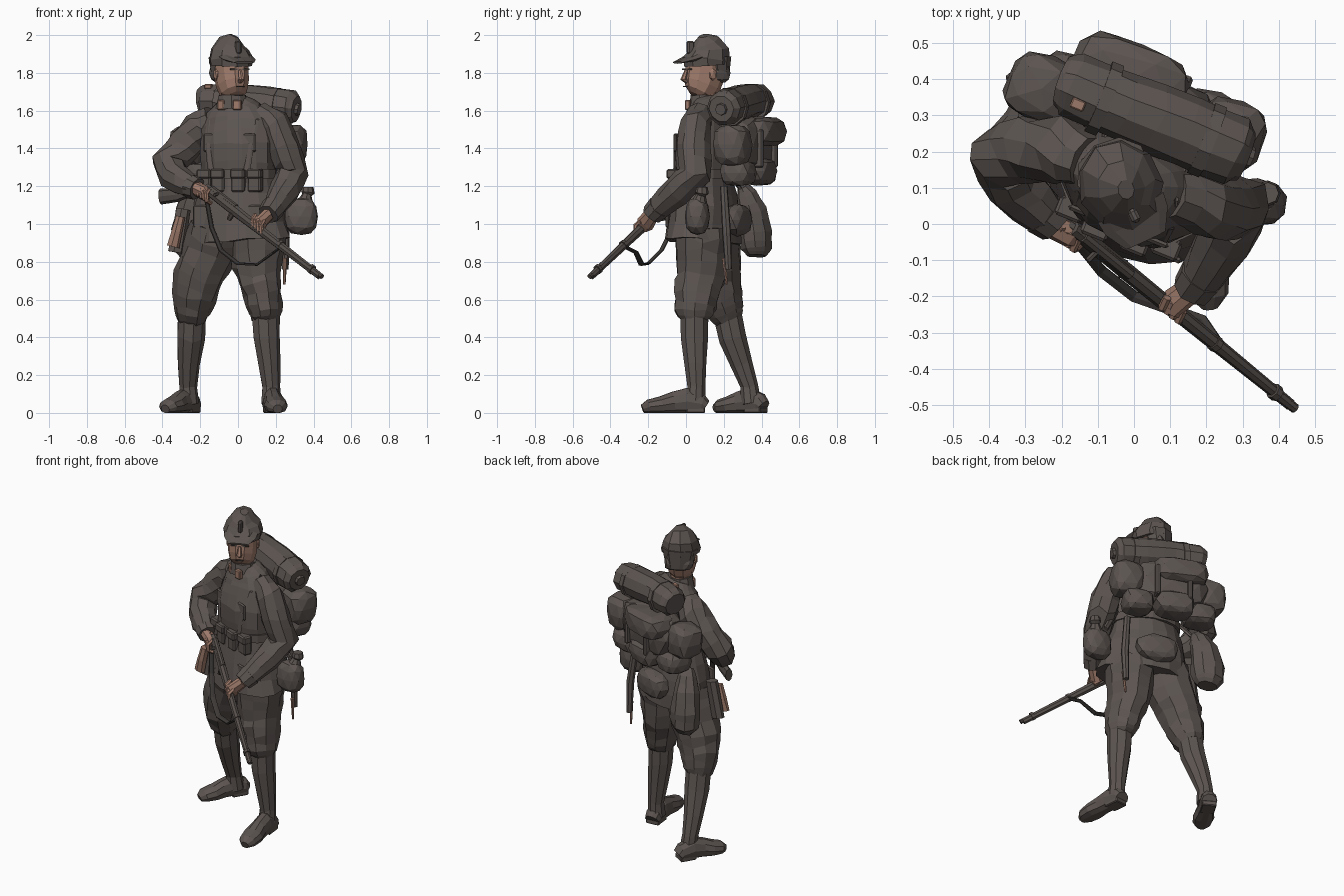
import bpy, bmesh, math, random
from mathutils import Vector, Matrix

random.seed(4)
if "Cube" in bpy.data.objects:
    bpy.data.objects.remove(bpy.data.objects["Cube"], do_unlink=True)


def material(name, rgb):
    m = bpy.data.materials.new(name)
    m.use_nodes = True
    m.diffuse_color = (*rgb, 1)
    m.node_tree.nodes["Principled BSDF"].inputs["Base Color"].default_value = (*rgb, 1)
    return m


CLOTH = material("grey brown cloth", (.108, .09, .082))
STEEL = material("dark gunmetal", (.092, .077, .069))
STRAP = material("black leather", (.045, .04, .037))
SKIN = material("skin", (.35, .2, .148))
WOOD = material("brown wood", (.33, .19, .14))
UP = Vector((0, 0, 1))
BODY_YAW, HEAD_YAW = math.radians(-22), math.radians(25)


def frame(origin, yaw):
    """Return a function from local to world positions."""
    rot, origin = Matrix.Rotation(yaw, 3, "Z"), Vector(origin)
    return lambda u, v, z: origin + rot @ Vector((u, v, z))


def finish(name, bm, mat):
    bmesh.ops.recalc_face_normals(bm, faces=bm.faces)
    mesh = bpy.data.meshes.new(name)
    bm.to_mesh(mesh)
    bm.free()
    mesh.materials.append(mat)
    ob = bpy.data.objects.new(name, mesh)
    bpy.context.collection.objects.link(ob)
    return ob


def tube(name, stations, mat=CLOTH, sides=10, ref=(0, 1, 0), steps=1, rough=0, floor=False):
    """Loft ellipses (x, y, z, side radius, depth radius) along a path, with creases."""
    full = [Vector(s if len(s) == 5 else (*s, s[-1])) for s in stations]
    rows = [a.lerp(b, k / steps) for a, b in zip(full, full[1:]) for k in range(steps)]
    rows.append(full[-1])
    bm, rings = bmesh.new(), []
    for i, row in enumerate(rows):
        c = Vector(row[:3])
        t = Vector(rows[min(i + 1, len(rows) - 1)][:3]) - Vector(rows[max(i - 1, 0)][:3])
        side = t.cross(Vector(ref)).normalized()
        deep = side.cross(t).normalized()
        ring = []
        for k in range(sides):
            a = math.tau * k / sides
            r = 1 + random.uniform(-rough, rough)
            p = c + (side * math.cos(a) * row[3] + deep * math.sin(a) * row[4]) * r
            p += t * random.uniform(-rough, rough) * 2
            if floor:
                p.z = max(p.z, 0)
            ring.append(bm.verts.new(p))
        rings.append(ring)
    for a, b in zip(rings, rings[1:]):
        for k in range(sides):
            j = (k + 1) % sides
            bm.faces.new((a[k], a[j], b[j], b[k]))
    bm.faces.new(rings[0])
    bm.faces.new(rings[-1])
    return finish(name, bm, mat)


def lump(name, loc, half, yaw=0, mat=CLOTH, power=.65, rough=.05, detail=2):
    """A soft faceted bag: a squared-off sphere."""
    bm = bmesh.new()
    bmesh.ops.create_icosphere(bm, subdivisions=detail, radius=1)
    rot = Matrix.Rotation(yaw, 3, "Z")
    for v in bm.verts:
        q = [math.copysign(abs(c) ** power, c) * h for c, h in zip(v.co, half)]
        v.co = Vector(loc) + rot @ Vector(q) * (1 + random.uniform(-rough, rough))
    return finish(name, bm, mat)


def box(name, loc, half, yaw=0, mat=CLOTH, bevel=.008):
    bm = bmesh.new()
    bmesh.ops.create_cube(bm, size=2)
    bm.transform(Matrix.Translation(loc) @ Matrix.Rotation(yaw, 4, "Z") @ Matrix.Diagonal((*half, 1)))
    if bevel:
        bmesh.ops.bevel(bm, geom=bm.edges[:], offset=bevel, segments=1, affect="EDGES")
    return finish(name, bm, mat)


body = frame((0, .1, 0), BODY_YAW)
pack = frame((.015, .335, 0), BODY_YAW)
head = frame((-.035, .1, 0), HEAD_YAW)
body_ref = body(0, 1, 0) - body(0, 0, 0)
head_ref = head(0, 1, 0) - head(0, 0, 0)

# Tunic with flared skirt, belt and collar
tube("tunic", [(.01, .09, .905, .28, .185), (0, .1, 1.08, .245, .17), (0, .1, 1.25, .2, .14),
               (0, .1, 1.42, .205, .15), (-.01, .12, 1.54, .2, .125), (-.02, .12, 1.615, .15, .095),
               (-.03, .11, 1.66, .08, .07)], sides=16, ref=body_ref, steps=2, rough=.035)
tube("belt", [(0, .1, z, .214, .155) for z in (1.24, 1.29)], CLOTH, 16, body_ref)
tube("collar", [(-.03, .1, 1.61, .095, .085), (-.03, .1, 1.68, .075, .075)], ref=body_ref, rough=.02)
for u in (-.062, .03):
    box("collar_patch", body(u, -.08 - u * .1, 1.63), (.022, .014, .027), BODY_YAW * (1 - u * 12), SKIN, .005)
for u in (-.14, -.055, .06, .145):
    y = -.15 + abs(u) * .25
    box("ammunition_pouch", body(u, y, 1.23), (.036, .026, .06), BODY_YAW)
    box("pouch_flap", body(u, y - .006, 1.265), (.039, .028, .025), BODY_YAW)
for u in (-.1, .1):
    box("skirt_pocket", body(u * 1.4, -.14, 1.04), (.06, .008, .06), BODY_YAW)
    box("breast_pocket", body(u, -.115, 1.43), (.05, .008, .05), BODY_YAW)
    path = [body(u, -.13, 1.27), body(u * 1.2, -.118, 1.42), body(u * 1.25, -.065, 1.55),
            body(u * 1.2, .01, 1.62), body(u * 1.2, .12, 1.55)]
    tube("shoulder_strap", [(*p, .02, .008) for p in path], CLOTH, 6, ref=body_ref)

# Legs: bloused breeches, tall boots, feet and heels
LEGS = {
    "left": ([(.1, .09, .98, .15), (.1, .085, .85, .145), (.11, .075, .72, .12, .135),
              (.13, .055, .62, .105, .12), (.145, .045, .535, .09, .108), (.145, .045, .49, .07)],
             [(.145, .045, .52, .076), (.15, .045, .4, .072), (.165, .05, .26, .06),
              (.175, .055, .14, .048), (.175, .05, .05, .055)],
             (.175, .1), (.21, -.23)),
    "right": ([(-.11, .13, .98, .15), (-.15, .15, .85, .145), (-.205, .17, .72, .133),
               (-.23, .185, .62, .118), (-.243, .21, .535, .1), (-.245, .23, .49, .075)],
              [(-.245, .22, .52, .076), (-.25, .245, .4, .075), (-.262, .295, .26, .06),
               (-.265, .335, .14, .048), (-.26, .345, .05, .055)],
              (-.235, .41), (-.385, .155)),
}
for side, (breeches, boot, heel, toe) in LEGS.items():
    tube(side + "_breeches", breeches, sides=10, steps=2, rough=.075)
    tube(side + "_boot", boot, sides=9, rough=.02)
    h, t = Vector((*heel, 0)), Vector((*toe, 0))
    shape = [(0, .045, .04), (.06, .05, .058), (.3, .052, .075), (.5, .052, .064),
             (.7, .064, .05), (.9, .055, .04), (1, .025, .025)]
    rows = [(h.lerp(t, f) + UP * d * .8, w, d) for f, w, d in shape]
    tube(side + "_foot", [(*p, w, d) for p, w, d in rows], ref=UP, floor=True)
    yaw = math.atan2((t - h).x, -(t - h).y)
    box(side + "_heel", h.lerp(t, .16) + UP * .016, (.043, .05, .016), yaw, CLOTH, .005)

# Arms and cuffs
ARMS = {
    "right": [(-.13, .17, 1.56, .075), (-.2, .205, 1.51, .092), (-.285, .21, 1.41, .094),
              (-.37, .185, 1.32, .087), (-.335, .11, 1.25, .082), (-.25, .03, 1.2, .062), (-.215, .0, 1.185, .05)],
    "left": [(.11, .08, 1.58, .07), (.19, .05, 1.53, .084), (.245, .04, 1.4, .087),
             (.29, .05, 1.27, .087), (.25, -.04, 1.18, .082), (.19, -.14, 1.09, .063), (.16, -.18, 1.05, .053)],
}
for side, path in ARMS.items():
    tube(side + "_sleeve", path, sides=9, ref=(1, .2, .1), steps=2, rough=.07)
    a, b = Vector(path[-2][:3]), Vector(path[-1][:3])
    tube(side + "_cuff", [(*a, .066), (*b, .058)], sides=9, ref=UP, rough=.03)

# Rifle: barrel, fore stock, receiver, butt, bolt, bands and sling
muzzle, grip = Vector((.445, -.51, .715)), Vector((-.17, -.01, 1.19))
at = lambda f, d=0: muzzle.lerp(grip, f) + UP * d
tube("barrel", [(*at(0, .006), .014), (*at(.5, .01), .014)], STEEL, 8, UP)
tube("fore_stock", [(*at(.02), .016, .02), (*at(.4), .021, .024), (*at(.75), .024, .031),
                    (*at(1), .022, .028)], STEEL, 8, UP)
tube("butt_stock", [(*at(.96), .021, .026), (-.24, .035, 1.18, .02, .03),
                    (-.32, .085, 1.155, .022, .038), (-.41, .145, 1.145, .022, .042)], STEEL, 8, UP)
tube("receiver", [(*at(.74, .024), .016), (*at(.95, .022), .017)], STEEL, 8, UP)
tube("magazine", [(*at(.77, -.02), .016, .03), (*at(.8, -.07), .014, .022)], STEEL, 6)
tube("bolt_handle", [(*at(.88, .03), .008), (*(at(.88, .02) + Vector((-.03, -.03, 0))), .009)], STEEL, 6)
for f in (.08, .35):
    tube("barrel_band", [(*at(f, .003), .023, .027), (*at(f + .02, .003), .023, .027)], STEEL, 8, UP)
tube("sling", [(-.17, -.03, 1.15, .007, .016), (-.14, -.07, .98, .007, .016),
               (-.09, -.13, .86, .007, .018), (0, -.2, .79, .007, .018),
               (.1, -.235, .785, .007, .018), (.19, -.265, .85, .007, .016),
               (.23, -.325, .88, .007, .016)], STRAP, 6, (.6, .7, .2))

# Hands with curled fingers
along = (muzzle - grip).normalized()
for side, wrist, palm in (("right", (-.23, .0, 1.19), (-.18, -.02, 1.165)),
                          ("left", (.16, -.18, 1.05), (.11, -.218, 1.0))):
    p = Vector(palm)
    tube(side + "_hand", [(*wrist, .04, .033), (*p, .048, .036), (*(p + Vector((.02, -.015, -.02))), .035, .028)],
         SKIN, 8, (1, 0, 0), rough=.03)
    for k in range(4):
        q = p + along * (.022 * k - .027)
        curl = ((0, 0, .035), (-.014, -.027, .014), (-.01, -.028, -.024), (.01, -.008, -.034))
        tube(side + "_finger", [(*(q + Vector(o)), .012) for o in curl], SKIN, 6, (1, 0, 0))

# Head and face
tube("neck", [(-.03, .11, 1.6, .06), (-.033, .1, 1.76, .06)], SKIN, ref=head_ref)
tube("face", [(*head(0, -.05, 1.675), .042, .045), (*head(0, -.035, 1.695), .072, .083),
              (*head(0, -.015, 1.74), .085, .103), (*head(0, 0, 1.79), .088, .11),
              (*head(0, .005, 1.87), .089, .107)], SKIN, 10, head_ref)
tube("nose", [(*head(0, -.108, 1.815), .009), (*head(0, -.126, 1.765), .016),
              (*head(0, -.105, 1.755), .013)], SKIN, 6, (1, 0, 0))
box("mouth", head(0, -.114, 1.728), (.022, .003, .002), HEAD_YAW, STEEL, 0)
lump("hair", head(0, .06, 1.8), (.09, .065, .055), HEAD_YAW)
for s in (-1, 1):
    lump("ear", head(.088 * s, .005, 1.79), (.012, .022, .032), HEAD_YAW, SKIN, .8, .02, 1)
    box("brow", head(.035 * s, -.104, 1.82), (.019, .004, .004), HEAD_YAW, STEEL, 0)

# Peaked field cap with folded flap, visor and badge
tube("cap", [(*head(0, .01, 1.84), .112, .123), (*head(0, .008, 1.87), .118, .13),
             (*head(0, .02, 1.925), .1, .112), (*head(0, 0, 1.965), .066, .082),
             (*head(.01, -.01, 1.997), .024, .028)], sides=9, ref=head_ref, rough=.015)
tube("cap_back_flap", [(*head(0, .065, 1.765), .08, .065), (*head(0, .055, 1.88), .106, .085)],
     sides=9, ref=head_ref, rough=.02)
tube("cap_visor", [(*head(0, -.06, 1.885), .1, .025), (*head(0, -.1, 1.872), .095, .016),
                   (*head(0, -.16, 1.855), .06, .007)], sides=8, ref=UP)
box("cap_badge", head(0, -.085, 1.935), (.013, .02, .035), HEAD_YAW, CLOTH)

# Pack: bedroll, main bag, side pouches, lower roll and straps
tube("bedroll", [(-.2, .395, 1.645, .07), (-.17, .385, 1.65, .09), (-.02, .32, 1.65, .095),
                 (.15, .255, 1.63, .1), (.28, .2, 1.615, .095), (.31, .188, 1.61, .07)],
     sides=10, ref=UP, steps=2, rough=.035)
tube("bedroll_core", [(.3, .192, 1.61, .035), (.325, .182, 1.605, .03)], sides=8, ref=UP)
box("bedroll_patch", (-.155, .33, 1.728), (.02, .015, .012), BODY_YAW, WOOD, .004)
for f in (.22, .8):
    c = Vector((-.19, .39, 1.65)).lerp(Vector((.3, .192, 1.613)), f)
    d = Vector((.016, -.0065, -.001))
    tube("bedroll_strap", [(*(c - d), .104), (*(c + d), .104)], CLOTH, 10, UP)
lump("main_pack", pack(0, -.01, 1.42), (.23, .115, .15), BODY_YAW)
lump("pack_flap", pack(-.05, .045, 1.49), (.17, .11, .08), BODY_YAW)
lump("center_pouch", pack(-.02, .035, 1.28), (.12, .09, .075), BODY_YAW)
for s, v in ((-1, -.065), (1, .015)):
    lump("side_pouch", pack(.265 * s, v, 1.42), (.1, .095, .11), BODY_YAW)
    lump("lower_pouch", pack(.2 * s, v * .6 + .01, 1.27), (.095, .09, .07), BODY_YAW)
    box("pack_strap", pack(.1 * s, .09, 1.4), (.014, .03, .1), BODY_YAW)
lump("seat_pouch", (.05, .27, 1.02), (.13, .06, .085), BODY_YAW, power=.75)

# Bread bag, canteen, spade handle and bayonet hung from the belt
tube("bread_bag", [(-.25, .375, .83, .06, .05), (-.255, .375, .87, .095, .08), (-.255, .37, .96, .105, .085),
                   (-.25, .35, 1.07, .085, .078), (-.235, .32, 1.16, .06, .055), (-.225, .3, 1.2, .04, .03)],
     sides=9, ref=body_ref, steps=2, rough=.05)
tube("bag_strap", [(-.22, .3, 1.17, .02, .01), (-.17, .2, 1.3, .02, .01)], CLOTH, 6)
lump("canteen", (.335, .06, 1.04), (.09, .065, .1), -.1, power=.8, rough=.03)
tube("canteen_neck", [(.355, .07, 1.11, .045), (.365, .08, 1.155, .025),
                      (.37, .085, 1.165, .036), (.37, .085, 1.195, .03)], sides=8)
tube("canteen_strap", [(.3, .1, 1.14, .018, .008), (.21, .09, 1.3, .018, .008)], CLOTH, 6)
tube("spade_handle", [(-.305, .1, 1.04, .025), (-.325, .1, .96, .03), (-.345, .1, .88, .035, .02)], WOOD, 7)
tube("spade_cover", [(-.29, .15, 1.08, .04, .03), (-.33, .145, .85, .045, .025)], CLOTH, 7)
tube("bayonet_scabbard", [(.22, .2, 1.2, .02), (.25, .215, .95, .024), (.25, .225, .76, .018)], CLOTH, 7)
tube("bayonet_tip", [(.25, .2, .82, .011), (.245, .215, .68, .007)], WOOD, 6)
